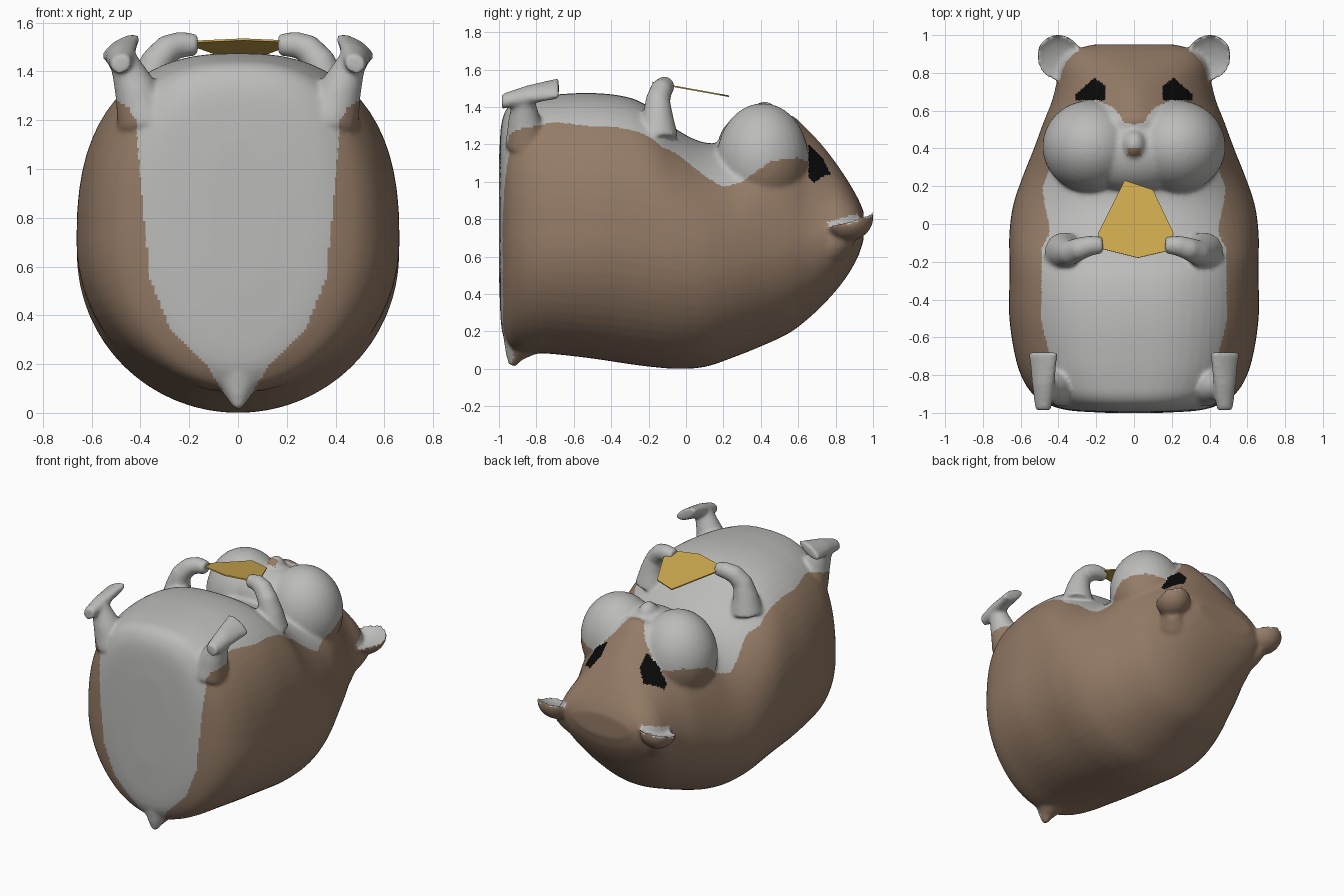
import bpy, bmesh, math
from mathutils import Vector, Matrix, Euler

if "Cube" in bpy.data.objects:
    bpy.data.objects.remove(bpy.data.objects["Cube"])


def material(name, rgb):
    m = bpy.data.materials.new(name)
    m.diffuse_color = (*rgb, 1)
    m.use_nodes = True
    m.node_tree.nodes["Principled BSDF"].inputs["Base Color"].default_value = m.diffuse_color
    return m


BROWN = material("brown fur", (0.30, 0.20, 0.135))
WHITE = material("pale fur", (0.50, 0.50, 0.49))
BLACK = material("eye black", (0.003, 0.003, 0.003))
GOLD = material("golden snack", (0.63, 0.41, 0.08))


def make_object(name, bm, mats=()):
    bmesh.ops.recalc_face_normals(bm, faces=bm.faces)
    me = bpy.data.meshes.new(name)
    bm.to_mesh(me)
    bm.free()
    for m in mats:
        me.materials.append(m)
    ob = bpy.data.objects.new(name, me)
    bpy.context.scene.collection.objects.link(ob)
    return ob


def loft(bm, rings):
    loops = [[bm.verts.new(p) for p in r] for r in rings]
    n = len(loops[0])
    for a, b in zip(loops, loops[1:]):
        for i in range(n):
            bm.faces.new((a[i], a[(i + 1) % n], b[(i + 1) % n], b[i]))
    bm.faces.new(loops[0])
    bm.faces.new(loops[-1])


def tube(bm, pts, side=1, n=16):
    """Round limb through (x, y, z, radius) points."""
    rings = []
    for i, p in enumerate(pts):
        a, b = pts[max(i - 1, 0)], pts[min(i + 1, len(pts) - 1)]
        q = (Vector(b[:3]) - Vector(a[:3])).to_track_quat('Z', 'Y')
        ring = [Vector(p[:3]) + q @ Vector((p[3] * math.cos(t), p[3] * math.sin(t), 0))
                for t in (2 * math.pi * k / n for k in range(n))]
        rings.append([(side * v.x, v.y, v.z) for v in ring])
    loft(bm, rings)


def ellipsoid(bm, centre, radii):
    mat = Matrix.LocRotScale(Vector(centre), None, Vector(radii))
    bmesh.ops.create_uvsphere(bm, u_segments=32, v_segments=20, radius=1, matrix=mat)


def lerp(table, v):
    for (a, fa), (b, fb) in zip(table, table[1:]):
        if v <= b:
            return fa + (fb - fa) * max(0, (v - a) / (b - a))
    return table[-1][1]


# body and head: sections along y as (y, half width, back z, belly z, widest z, belly squareness)
SECTIONS = [
    (-1.0, .14, .50, 1.12, .80, 2.3), (-0.99, .32, .25, 1.29, .77, 2.5),
    (-0.965, .43, .15, 1.38, .74, 2.5),
    (-0.92, .515, .10, 1.43, .72, 2.5), (-0.84, .58, .085, 1.45, .70, 2.5),
    (-0.72, .625, .08, 1.465, .70, 2.5),
    (-0.5, .66, .055, 1.475, .70, 2.5), (-0.3, .66, .025, 1.45, .70, 2.5),
    (-0.18, .66, .01, 1.39, .68, 2.5), (-0.05, .66, 0, 1.28, .65, 2.3),
    (0.1, .64, .01, 1.21, .62, 2.1), (0.25, .59, .06, 1.22, .60, 2),
    (0.4, .53, .12, 1.30, .62, 2), (0.55, .475, .19, 1.36, .66, 1.75),
    (0.65, .435, .265, 1.28, .68, 1.6), (0.75, .41, .36, 1.17, .70, 1.6),
    (0.85, .385, .48, 1.03, .73, 1.8), (0.92, .32, .60, .91, .76, 2),
    (0.95, .22, .69, .84, .77, 2)]


def smooth_sections(s, steps=4):
    out = []
    for i in range(len(s) - 1):
        p = [s[max(i - 1, 0)], s[i], s[i + 1], s[min(i + 2, len(s) - 1)]]
        for k in range(steps):
            t = k / steps
            row = []
            for j, (a, b, c, d) in enumerate(zip(*p)):
                ma = (c - a) * (p[2][0] - p[1][0]) / (p[2][0] - p[0][0])
                mb = (d - b) * (p[2][0] - p[1][0]) / (p[3][0] - p[1][0])
                row.append(b + (c - b) * t if j == 0 else
                           (2 * t**3 - 3 * t**2 + 1) * b + (t**3 - 2 * t**2 + t) * ma
                           + (3 * t**2 - 2 * t**3) * c + (t**3 - t**2) * mb)
            out.append(row)
    return out + [s[-1]]


def section(y, w, zb, zt, zm, n):
    ring = []
    for k in range(64):
        t = 2 * math.pi * k / 64
        c, s = math.cos(t), math.sin(t)
        e = 2 / n if s > 0 else 1
        z = zm + (zt - zm) * s ** e if s > 0 else zm + (zm - zb) * s
        ring.append((math.copysign(w * abs(c) ** e, c), y, z))
    return ring


EAR = Matrix.LocRotScale(Vector((.395, .875, .805)),
                         Euler((math.radians(16), math.radians(6), math.radians(-25))),
                         Vector((.12, .13, .12)))
bm = bmesh.new()
loft(bm, [section(*s) for s in smooth_sections(SECTIONS)])
ellipsoid(bm, (0, .42, 1.34), (.065, .08, .09))                  # muzzle
ellipsoid(bm, (0, .385, 1.19), (.33, .215, .19))                 # chin
tube(bm, [(0, -.76, .32, .22), (0, -.85, .19, .15), (0, -.90, .11, .085),
          (0, -.92, .06, .045), (0, -.93, .015, .018)])          # tail
for s in (-1, 1):
    ellipsoid(bm, (s * .23, .41, 1.12), (.255, .245, .30))       # cheeks
    # arms
    tube(bm, [(.37, -.15, 1.24, .11), (.36, -.15, 1.36, .08), (.335, -.15, 1.44, .066),
              (.285, -.13, 1.495, .06), (.235, -.115, 1.51, .055), (.165, -.11, 1.51, .045)], s)
    # hind legs and paddle feet
    tube(bm, [(.38, -.85, 1.20, .12), (.425, -.865, 1.34, .085), (.475, -.87, 1.46, .055)], s)
    foot = []
    for y, z, w, h in ((-.985, 1.43, .045, .04), (-.85, 1.465, .065, .045), (-.68, 1.50, .09, .035)):
        tilt = math.radians(31)
        ring = []
        for k in range(16):
            a, b = w * math.cos(k * math.pi / 8), h * math.sin(k * math.pi / 8)
            ring.append((s * (.48 + a * math.cos(tilt) + b * math.sin(tilt)), y,
                         z - a * math.sin(tilt) + b * math.cos(tilt)))
        foot.append(ring)
    loft(bm, foot)
    # ears: half ellipsoid with a dished front, on a short root
    new = bmesh.ops.create_uvsphere(bm, u_segments=32, v_segments=20, radius=1)["verts"]
    for v in new:
        if v.co.z > 0:
            v.co.z *= -0.35
        v.co = EAR @ v.co
        v.co.x *= s
    tube(bm, [(.27, .74, .66, .13), (.33, .81, .68, .10), (.38, .86, .715, .06)], s)
raw = make_object("body_raw", bm)

# fuse everything into one soft skin
rm = raw.modifiers.new("fuse", 'REMESH')
rm.mode, rm.voxel_size = 'VOXEL', 0.012
sm = raw.modifiers.new("soften", 'SMOOTH')
sm.factor, sm.iterations = 0.5, 10
dg = bpy.context.evaluated_depsgraph_get()
skin = bpy.data.meshes.new_from_object(raw.evaluated_get(dg))
bpy.data.objects.remove(raw)
skin.name = "body"
body = bpy.data.objects.new("body", skin)
bpy.context.scene.collection.objects.link(body)
skin.materials.clear()
for m in (BROWN, WHITE, BLACK):
    skin.materials.append(m)

# coat markings: belly line by y, rump panel half width by z, blaze half width by y
BELLY = [(-1, 1.22), (-.9, 1.28), (-.7, 1.32), (-.3, 1.27), (-.05, 1.15), (.1, 1.03),
         (.2, .97), (.3, 1.0), (.45, 1.11), (.6, 1.13), (.66, 1.10)]
RUMP = [(.04, .03), (.2, .13), (.35, .28), (.55, .36), (.9, .395), (1.2, .42), (1.35, .5)]
BLAZE = [(.52, .045), (.58, .08), (.62, .11), (.65, .19)]
EAR_INV = EAR.inverted()


def coat(c, nrm):
    x, y, z = abs(c.x), c.y, c.z
    if z > .9 and .15 < x < .31 and y > .655 \
            and y < .775 - (.9 * (x - .21) if x > .21 else .75 * (.21 - x)):
        return 2                                              # eyes
    if y > .74 and x > .27 and nrm.z > .25:
        e = EAR_INV @ Vector((x, y, z))
        return 1 if e.xy.length < .95 and -.6 < e.z < .12 else 0   # ear dish
    if y < -.86 and x < lerp(RUMP, z) and nrm.y < -.15:
        return 1                                              # rump and tail
    if z > .9 and x < .035 and .36 < y < .40:
        return 0                                              # mouth
    if y > .53 and x < lerp(BLAZE, y):
        return 0                                              # blaze between the cheeks
    if -.66 < y < .15 and x > .49:
        return 0                                              # flanks
    if y < .66 - .3 * max(0, x - .25) and z > lerp(BELLY, y):
        return 1                                              # belly, cheeks and limbs
    return 0


for p in skin.polygons:
    p.material_index = coat(p.center, p.normal)
skin.shade_smooth()

# snack held between the paws
bm = bmesh.new()
outline = [(-.05, .23), (.10, .18), (.21, -.05), (.17, -.145), (.02, -.18), (-.18, -.13), (-.19, -.05)]
bm.faces.new([bm.verts.new((x, y, 1.495 - .18 * y)) for x, y in outline])
snack = make_object("snack", bm, [GOLD])
snack.modifiers.new("thickness", 'SOLIDIFY').thickness = 0.008
